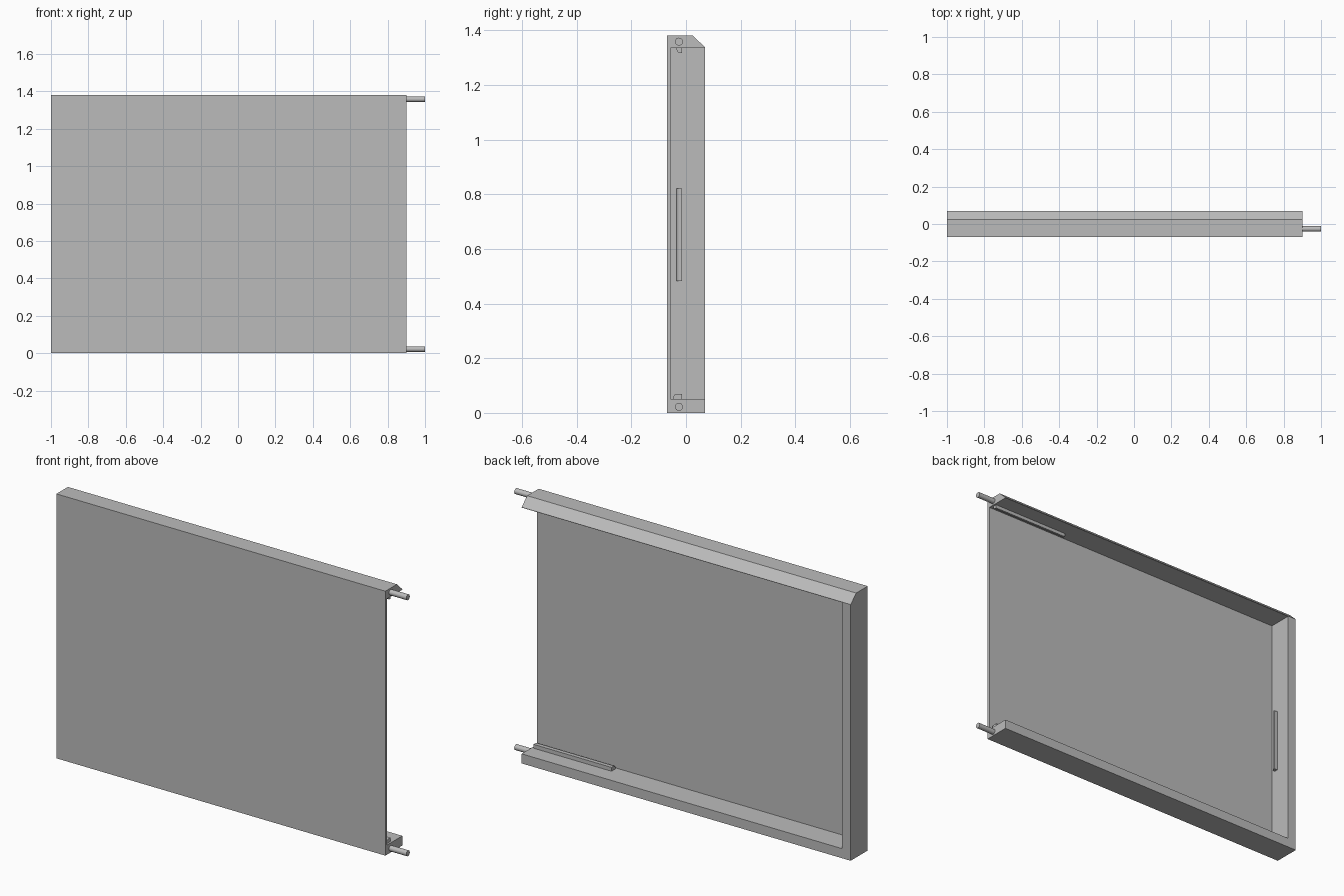
import bpy
import bmesh
from math import sin, cos, pi, radians
from mathutils import Vector

cube = bpy.data.objects.get("Cube")
if cube:
    bpy.data.objects.remove(cube, do_unlink=True)

# One plain grey for every part
grey = bpy.data.materials.new("light grey")
grey.use_nodes = True
grey.diffuse_color = (0.5, 0.5, 0.5, 1)
grey.node_tree.nodes["Principled BSDF"].inputs["Base Color"].default_value = (0.5, 0.5, 0.5, 1)

FRONT, BACK = -0.07, 0.07
HEIGHT = 1.38
END, OPEN = -1.0, 0.9          # closed end and open end along x
RAIL = 0.05                    # thickness of rails and end wall
TOP_INNER = 1.335


def prism(name, outline, sweep):
    """Extrude a closed outline of 3D points along a vector."""
    bm = bmesh.new()
    face = bm.faces.new([bm.verts.new(p) for p in outline])
    moved = bmesh.ops.extrude_face_region(bm, geom=[face])["geom"]
    bmesh.ops.translate(bm, vec=Vector(sweep),
                        verts=[v for v in moved if isinstance(v, bmesh.types.BMVert)])
    bmesh.ops.recalc_face_normals(bm, faces=bm.faces)
    mesh = bpy.data.meshes.new(name)
    bm.to_mesh(mesh)
    bm.free()
    mesh.materials.append(grey)
    obj = bpy.data.objects.new(name, mesh)
    bpy.context.collection.objects.link(obj)
    return obj


def smooth(obj):
    bpy.ops.object.select_all(action="DESELECT")
    obj.select_set(True)
    bpy.context.view_layer.objects.active = obj
    bpy.ops.object.shade_smooth_by_angle(angle=radians(35))


def ridge_profile(front, back, height):
    """Low bar section with its front upper corner rounded, sunk slightly into its base."""
    r = min(height, back - front) * 0.7
    arc = [(front + r - r * cos(a), height - r + r * sin(a))
           for a in (i * pi / 12 for i in range(7))]
    return [(front, -0.004)] + arc + [(back, height), (back, -0.004)]


# Casing: chamfered slab hollowed from the back and the open end
section = [(FRONT, 0), (BACK, 0), (BACK, 1.337), (0.025, HEIGHT), (FRONT, HEIGHT)]
casing = prism("casing", [(END, y, z) for y, z in section], (OPEN - END, 0, 0))
cutter = prism("hollow_cutter",
               [(END + RAIL, y, z) for y, z in
                ((-0.056, RAIL), (0.3, RAIL), (0.3, TOP_INNER), (-0.056, TOP_INNER))],
               (2.2, 0, 0))
cutter.hide_render = True
cut = casing.modifiers.new("hollow", "BOOLEAN")
cut.operation = "DIFFERENCE"
cut.solver = "EXACT"
cut.object = cutter
bpy.context.view_layer.objects.active = casing
bpy.ops.object.modifier_apply(modifier=cut.name)
bpy.data.objects.remove(cutter, do_unlink=True)

# Locating ridges on the bottom rail, top rail and end wall
lower = prism("bottom_ridge",
              [(0.44, y, RAIL + h) for y, h in ridge_profile(-0.046, -0.014, 0.02)],
              (0.45, 0, 0))
upper = prism("top_ridge",
              [(0.44, y, TOP_INNER - h) for y, h in ridge_profile(-0.034, -0.014, 0.018)],
              (0.45, 0, 0))
side = prism("end_wall_ridge",
             [(END + RAIL + h, y, 0.483) for y, h in ridge_profile(-0.034, -0.014, 0.02)],
             (0, 0, 0.337))
for ridge in (lower, upper, side):
    smooth(ridge)

# Round pins on the open end
for name, z in (("bottom_pin", 0.022), ("top_pin", 1.358)):
    ring = [(OPEN - 0.01, -0.026 + 0.0145 * cos(i * pi / 12), z + 0.0145 * sin(i * pi / 12))
            for i in range(24)]
    smooth(prism(name, ring, (1.0 - OPEN + 0.01, 0, 0)))
